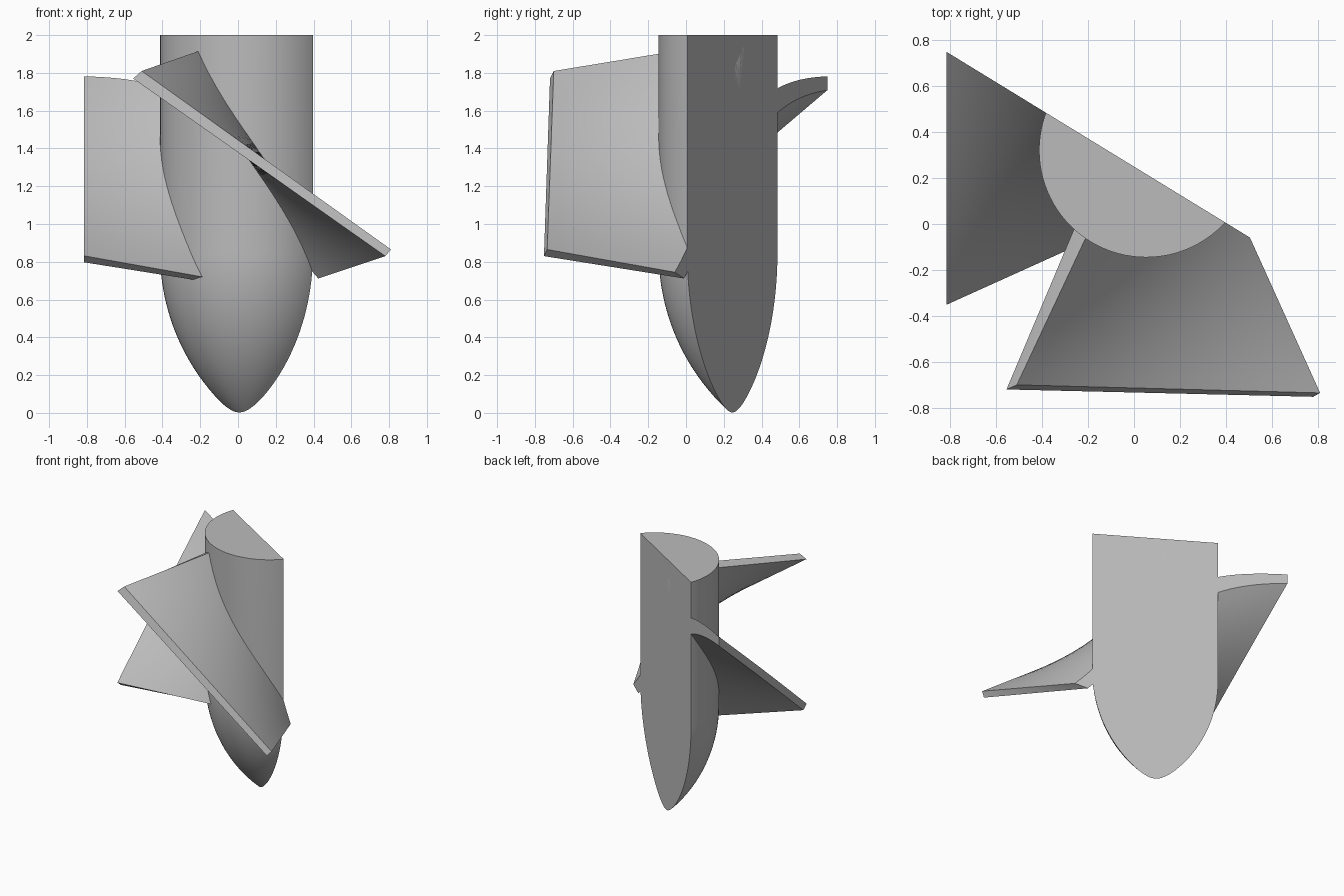
import bpy, bmesh, math
from mathutils import Vector, Matrix

cube = bpy.data.objects.get("Cube")
if cube:
    bpy.data.objects.remove(cube)

AXIS = Vector((0.053, 0.321, 0))        # hub axis
RADIUS, TOP, SHOULDER = 0.466, 2.0, 0.85
OGIVE = 1.14                            # nose arc radius
CUT_POINT, CUT_NORMAL = Vector((0.40, 0.005, 0)), Vector((0.522, 0.853, 0))
CROP_X = -0.815

grey = bpy.data.materials.new("light_grey")
grey.use_nodes = True
grey.diffuse_color = (0.5, 0.5, 0.5, 1)
grey.node_tree.nodes["Principled BSDF"].inputs["Base Color"].default_value = (0.5, 0.5, 0.5, 1)


def slice_off(bm, point, normal):
    """Remove everything beyond a plane and cap the opening."""
    cut = bmesh.ops.bisect_plane(bm, geom=bm.verts[:] + bm.edges[:] + bm.faces[:], dist=1e-5,
                                 plane_co=point, plane_no=normal, clear_outer=True)
    edges = [e for e in bm.edges if e.is_boundary]
    if edges:
        bmesh.ops.holes_fill(bm, edges=edges, sides=0)


def finish(bm, name):
    bmesh.ops.recalc_face_normals(bm, faces=bm.faces)
    mesh = bpy.data.meshes.new(name)
    bm.to_mesh(mesh)
    bm.free()
    mesh.materials.append(grey)
    ob = bpy.data.objects.new(name, mesh)
    bpy.context.collection.objects.link(ob)
    bpy.ops.object.select_all(action="DESELECT")
    ob.select_set(True)
    bpy.context.view_layer.objects.active = ob
    bpy.ops.object.shade_smooth_by_angle(angle=math.radians(30))


# Hub: cylinder with a pointed ogive nose, sliced lengthwise
bm = bmesh.new()
length = math.sqrt(OGIVE ** 2 - (OGIVE - RADIUS) ** 2)
profile = [(0, TOP), (RADIUS, TOP)]
for i in range(25):
    u = length * i / 24
    profile.append((max(0, math.sqrt(OGIVE ** 2 - u * u) + RADIUS - OGIVE), SHOULDER - u))
verts = [bm.verts.new(AXIS + Vector((r, 0, z))) for r, z in profile]
edges = [bm.edges.new(pair) for pair in zip(verts, verts[1:])]
bmesh.ops.spin(bm, geom=verts + edges, cent=AXIS, axis=(0, 0, 1), angle=math.tau, steps=96)
bmesh.ops.remove_doubles(bm, verts=bm.verts, dist=1e-4)
slice_off(bm, CUT_POINT, CUT_NORMAL)
finish(bm, "hub")

# Blade corners as (root, tip) pairs: upper and lower faces, leading and trailing edges
UPPER = [((-0.21, -0.06, 1.915), (-0.51, -0.70, 1.81)),
         ((0.505, -0.06, 0.745), (0.81, -0.735, 0.865))]
LOWER = [((-0.26, -0.02, 1.89), (-0.555, -0.72, 1.77)),
         ((0.42, 0.0, 0.71), (0.78, -0.752, 0.83))]


def blade_point(chord, span, thick):
    def along(side):
        ends = [Vector(root).lerp(Vector(tip), span) for root, tip in side]
        return ends[0].lerp(ends[1], chord)
    return along(LOWER).lerp(along(UPPER), thick)


def blade(name, turn):
    """Twisted slab whose root runs on into the hub."""
    bm = bmesh.new()
    bmesh.ops.create_cube(bm, size=1)
    bmesh.ops.subdivide_edges(bm, edges=bm.edges, cuts=19, use_grid_fill=True)
    for v in bm.verts:
        c, s, t = v.co + Vector((0.5, 0.5, 0.5))
        v.co = blade_point(c, 1.5 * s - 0.5, t)
    bmesh.ops.rotate(bm, verts=bm.verts, cent=AXIS, matrix=Matrix.Rotation(turn, 3, "Z"))
    slice_off(bm, CUT_POINT, CUT_NORMAL)
    slice_off(bm, Vector((CROP_X, 0, 0)), Vector((-1, 0, 0)))
    finish(bm, name)


blade("front_blade", 0)
blade("side_blade", -math.pi / 2)
